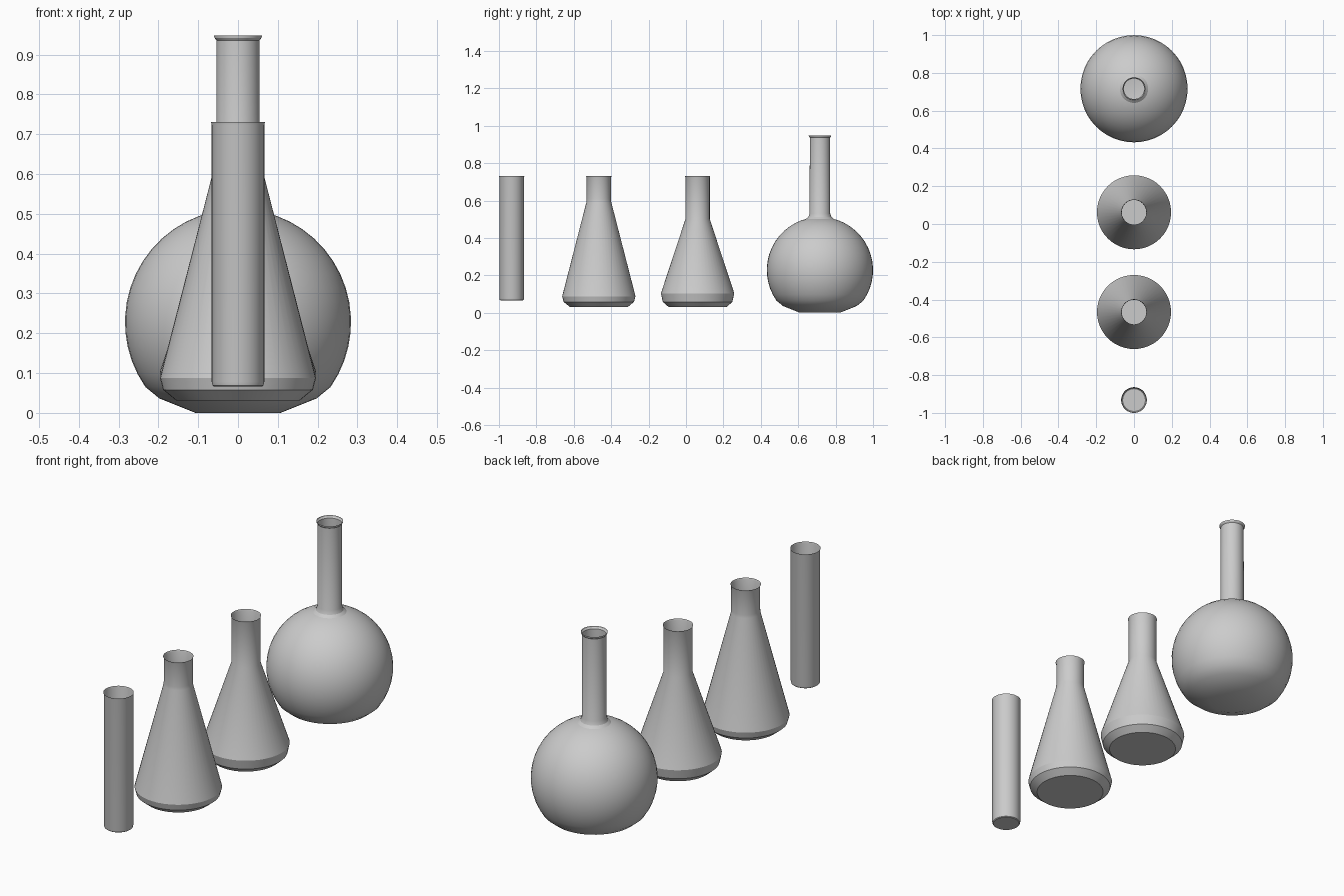
import bpy, bmesh, math

if "Cube" in bpy.data.objects:
    bpy.data.objects.remove(bpy.data.objects["Cube"])

SIDES = 48

def lathe(name, y, profile, angle=22):
    """Open-topped single-wall vessel: revolve (radius, z) points and cap the bottom."""
    bm = bmesh.new()
    rings = []
    for r, z in profile:
        rings.append([bm.verts.new((r * math.cos(2 * math.pi * i / SIDES),
                                    r * math.sin(2 * math.pi * i / SIDES), z))
                      for i in range(SIDES)])
    bm.faces.new(rings[0][::-1])
    for a, b in zip(rings, rings[1:]):
        for i in range(SIDES):
            j = (i + 1) % SIDES
            bm.faces.new((a[i], a[j], b[j], b[i]))
    me = bpy.data.meshes.new(name)
    bm.to_mesh(me)
    bm.free()
    ob = bpy.data.objects.new(name, me)
    ob.location.y = y
    bpy.context.collection.objects.link(ob)
    bpy.ops.object.select_all(action='DESELECT')
    ob.select_set(True)
    bpy.context.view_layer.objects.active = ob
    bpy.ops.object.shade_smooth_by_angle(angle=math.radians(angle))
    return ob

# Straight tube
lathe("tube", -0.932, [(0.060, 0.068), (0.064, 0.071), (0.066, 0.080),
                       (0.066, 0.725), (0.068, 0.733)])

# Tall conical flask
lathe("tall_conical_flask", -0.466, [(0.155, 0.033), (0.188, 0.060), (0.196, 0.090),
                                     (0.066, 0.595), (0.065, 0.610),
                                     (0.065, 0.725), (0.068, 0.733)])

# Short conical flask
lathe("short_conical_flask", 0.062, [(0.155, 0.033), (0.186, 0.060), (0.196, 0.106),
                                     (0.065, 0.503),
                                     (0.065, 0.725), (0.068, 0.733)])

# Round flask: flattened base, spherical body, flared neck and lip
R, CZ = 0.284, 0.23
a0, a1, n = math.asin((0.067 - CZ) / R), math.acos(0.095 / R), 14
body = [(R * math.cos(a0 + (a1 - a0) * i / n), CZ + R * math.sin(a0 + (a1 - a0) * i / n))
        for i in range(n + 1)]
lathe("round_flask", 0.716, [(0.107, 0.002), (0.197, 0.038)] + body +
      [(0.075, 0.503), (0.062, 0.514), (0.055, 0.532), (0.054, 0.938),
       (0.059, 0.944), (0.060, 0.950)], 25)

# Stand the set on the ground
bpy.context.view_layer.update()
low = min(v.co.z for o in bpy.data.objects for v in o.data.vertices)
for o in bpy.data.objects:
    o.location.z -= low
